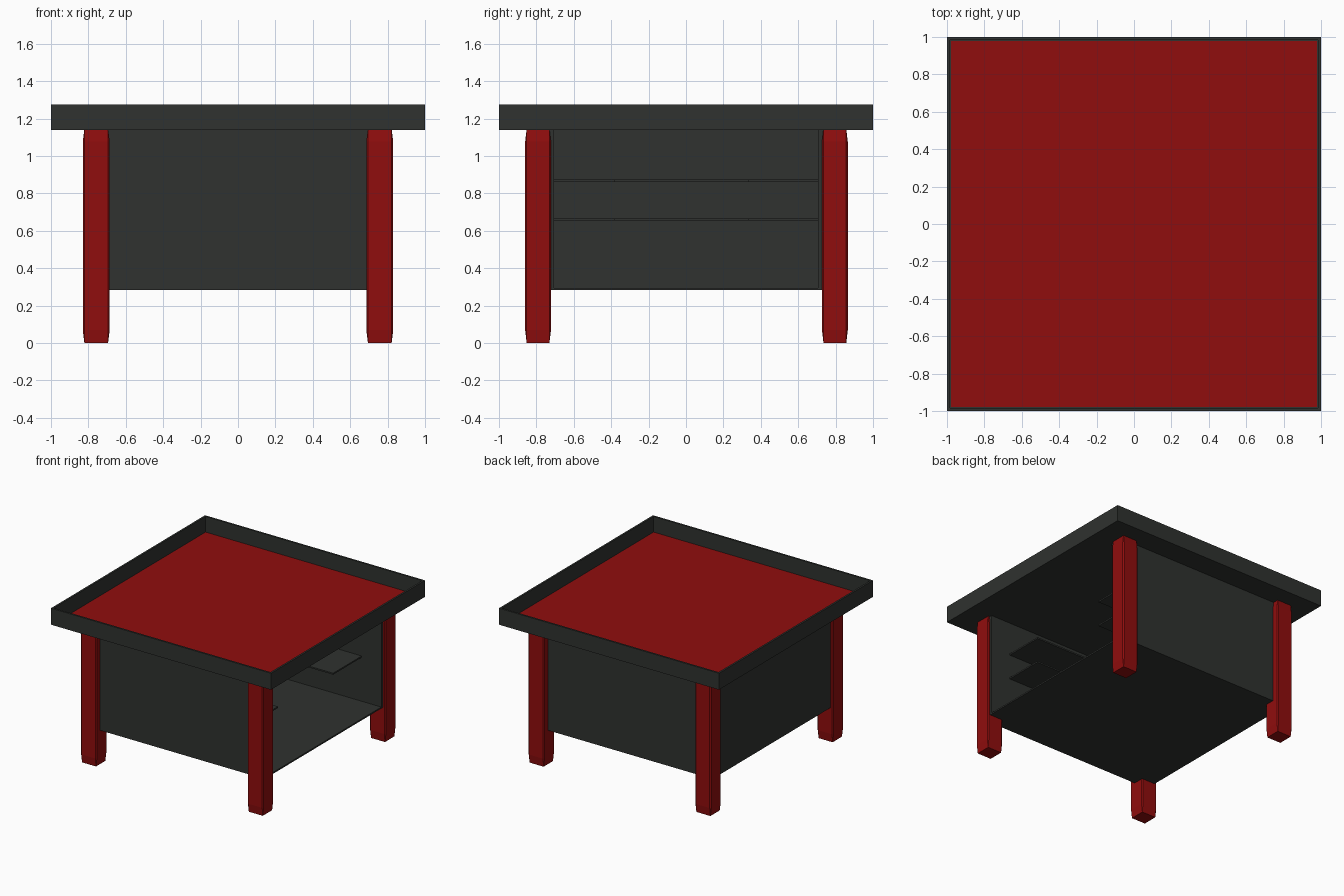
import bpy, bmesh
from mathutils import Matrix, Vector

if "Cube" in bpy.data.objects:
    bpy.data.objects.remove(bpy.data.objects["Cube"])


def material(name, rgb):
    m = bpy.data.materials.new(name)
    m.diffuse_color = (*rgb, 1)
    m.use_nodes = True
    m.node_tree.nodes["Principled BSDF"].inputs["Base Color"].default_value = m.diffuse_color
    return m


DARK = material("dark_paint", (0.029, 0.032, 0.029))
RED = material("red_paint", (0.28, 0.004, 0.004))


def finish(name, bm, mat):
    bmesh.ops.recalc_face_normals(bm, faces=bm.faces)
    me = bpy.data.meshes.new(name)
    bm.to_mesh(me)
    bm.free()
    me.materials.append(mat)
    ob = bpy.data.objects.new(name, me)
    bpy.context.collection.objects.link(ob)
    return ob


def box(name, lo, hi, mat, chamfer=0.0):
    """Box between two corners; chamfer is made on a unit cube, so it scales with the box."""
    lo, hi = Vector(lo), Vector(hi)
    bm = bmesh.new()
    bmesh.ops.create_cube(bm, size=1)
    if chamfer:
        bmesh.ops.bevel(bm, geom=bm.edges[:], offset=chamfer, segments=1,
                        affect='EDGES', profile=0.5)
    bmesh.ops.transform(bm, verts=bm.verts,
                        matrix=Matrix.Translation((lo + hi) / 2) @ Matrix.Diagonal((*(hi - lo), 1)))
    return finish(name, bm, mat)


def prism(name, outline, z0, z1, mat):
    bm = bmesh.new()
    face = bm.faces.new([bm.verts.new((x, y, z0)) for x, y in outline])
    ext = bmesh.ops.extrude_face_region(bm, geom=[face], use_keep_orig=True)
    verts = [v for v in ext["geom"] if isinstance(v, bmesh.types.BMVert)]
    bmesh.ops.translate(bm, verts=verts, vec=(0, 0, z1 - z0))
    return finish(name, bm, mat)


# Tray top: one slab with an inset, sunken upper face
bm = bmesh.new()
bmesh.ops.create_cube(bm, size=1)
bmesh.ops.transform(bm, verts=bm.verts,
                    matrix=Matrix.Translation((0, 0, 1.2075)) @ Matrix.Diagonal((2, 2, 0.135, 1)))
top = max(bm.faces, key=lambda f: f.calc_center_median().z)
bmesh.ops.inset_region(bm, faces=[top], thickness=0.022)
inner = bmesh.ops.extrude_face_region(bm, geom=[top])["geom"]
bmesh.ops.delete(bm, geom=[top], context='FACES')
bmesh.ops.translate(bm, verts=[g for g in inner if isinstance(g, bmesh.types.BMVert)],
                    vec=(0, 0, -0.128))
finish("tray_top", bm, DARK)

# Red surface lying in the tray
box("table_surface", (-0.978, -0.978, 1.145), (0.978, 0.978, 1.15), RED)

# Four chamfered legs
for sx, side in ((-1, "left"), (1, "right")):
    for yc, end in ((-0.791, "front"), (0.796, "back")):
        xc = 0.758 * sx
        box(f"{end}_{side}_leg", (xc - 0.072, yc - 0.069, 0), (xc + 0.072, yc + 0.069, 1.145),
            RED, 0.06)

# Cabinet: U-shaped wall open to the right, plus a thin floor
X, Y, YI = 0.808, 0.81, 0.706
prism("cabinet_walls", [(X, -Y), (X, -YI), (-0.706, -YI), (-0.706, YI), (X, YI),
                        (X, Y), (-X, Y), (-X, -Y)], 0.285, 1.14, DARK)
box("cabinet_floor", (-X, -Y, 0.283), (X, Y, 0.295), DARK)

# Two shelves with a notch in the open edge
shelf = [(-0.71, -0.71), (0.63, -0.71), (0.63, -0.38), (0.0, -0.38),
         (0.0, 0.335), (0.63, 0.335), (0.63, 0.71), (-0.71, 0.71)]
for name, z in (("lower_shelf", 0.655), ("upper_shelf", 0.862)):
    prism(name, shelf, z, z + 0.012, DARK)
